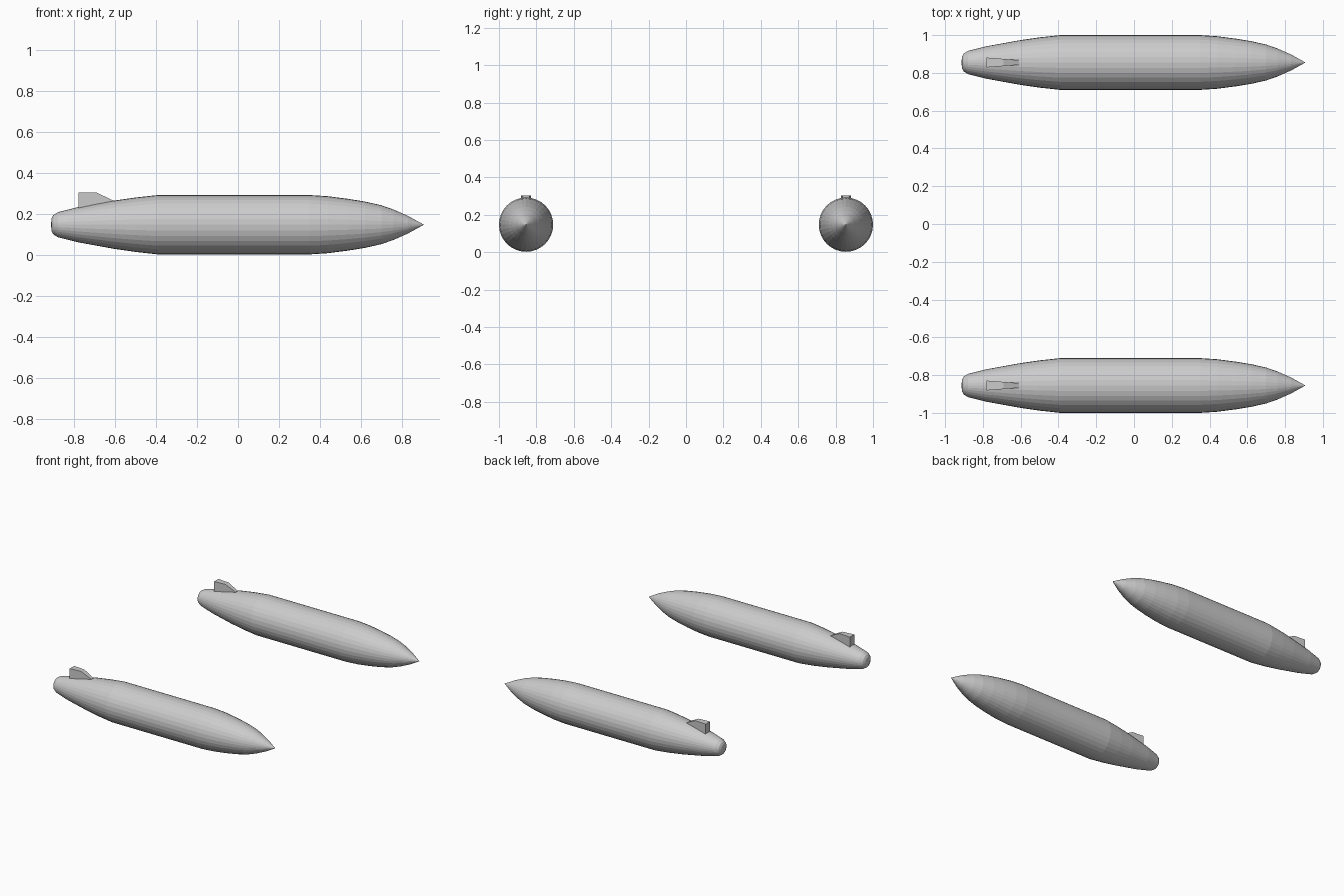
import bpy, bmesh, math

if "Cube" in bpy.data.objects:
    bpy.data.objects.remove(bpy.data.objects["Cube"])

CY, CZ, SIDES = 0.855, 0.147, 32

# Tank outline from tail to nose: (x, radius)
PROFILE = [(-0.911, 0.03), (-0.902, 0.047), (-0.88, 0.061), (-0.78, 0.086),
           (-0.61, 0.117), (-0.50, 0.133), (-0.39, 0.145), (0.35, 0.145),
           (0.44, 0.139), (0.54, 0.126), (0.62, 0.113), (0.70, 0.095),
           (0.76, 0.074), (0.83, 0.043)]
TAIL_X, NOSE_X = -0.913, 0.908


def make_object(name, bm):
    bmesh.ops.recalc_face_normals(bm, faces=bm.faces)
    mesh = bpy.data.meshes.new(name)
    bm.to_mesh(mesh)
    bm.free()
    obj = bpy.data.objects.new(name, mesh)
    bpy.context.collection.objects.link(obj)
    return obj


def tank_body(name, y):
    bm = bmesh.new()
    rings = []
    for x, r in PROFILE:
        rings.append([bm.verts.new((x, y + r * math.cos(a), CZ + r * math.sin(a)))
                      for a in (math.tau * i / SIDES for i in range(SIDES))])
    tail = bm.verts.new((TAIL_X, y, CZ))
    nose = bm.verts.new((NOSE_X, y, CZ))
    for i in range(SIDES):
        j = (i + 1) % SIDES
        for a, b in zip(rings, rings[1:]):
            bm.faces.new((a[i], a[j], b[j], b[i]))
        bm.faces.new((tail, rings[0][j], rings[0][i]))
        bm.faces.new((nose, rings[-1][i], rings[-1][j]))
    return make_object(name, bm)


def tail_fin(name, y):
    # Side outline with half thickness: (x, z, half width)
    outline = [(-0.78, 0.215, 0.026), (-0.78, 0.304, 0.026),
               (-0.69, 0.304, 0.019), (-0.61, 0.265, 0.012), (-0.61, 0.24, 0.012)]
    bm = bmesh.new()
    left = [bm.verts.new((x, y - w, z)) for x, z, w in outline]
    right = [bm.verts.new((x, y + w, z)) for x, z, w in outline]
    bm.faces.new(left)
    bm.faces.new(right[::-1])
    for i in range(len(outline)):
        j = (i + 1) % len(outline)
        bm.faces.new((left[i], right[i], right[j], left[j]))
    return make_object(name, bm)


# One tank with its fin on each side
for side, y in (("near", -CY), ("far", CY)):
    tank_body(f"{side}_tank_body", y)
    tail_fin(f"{side}_tail_fin", y)
